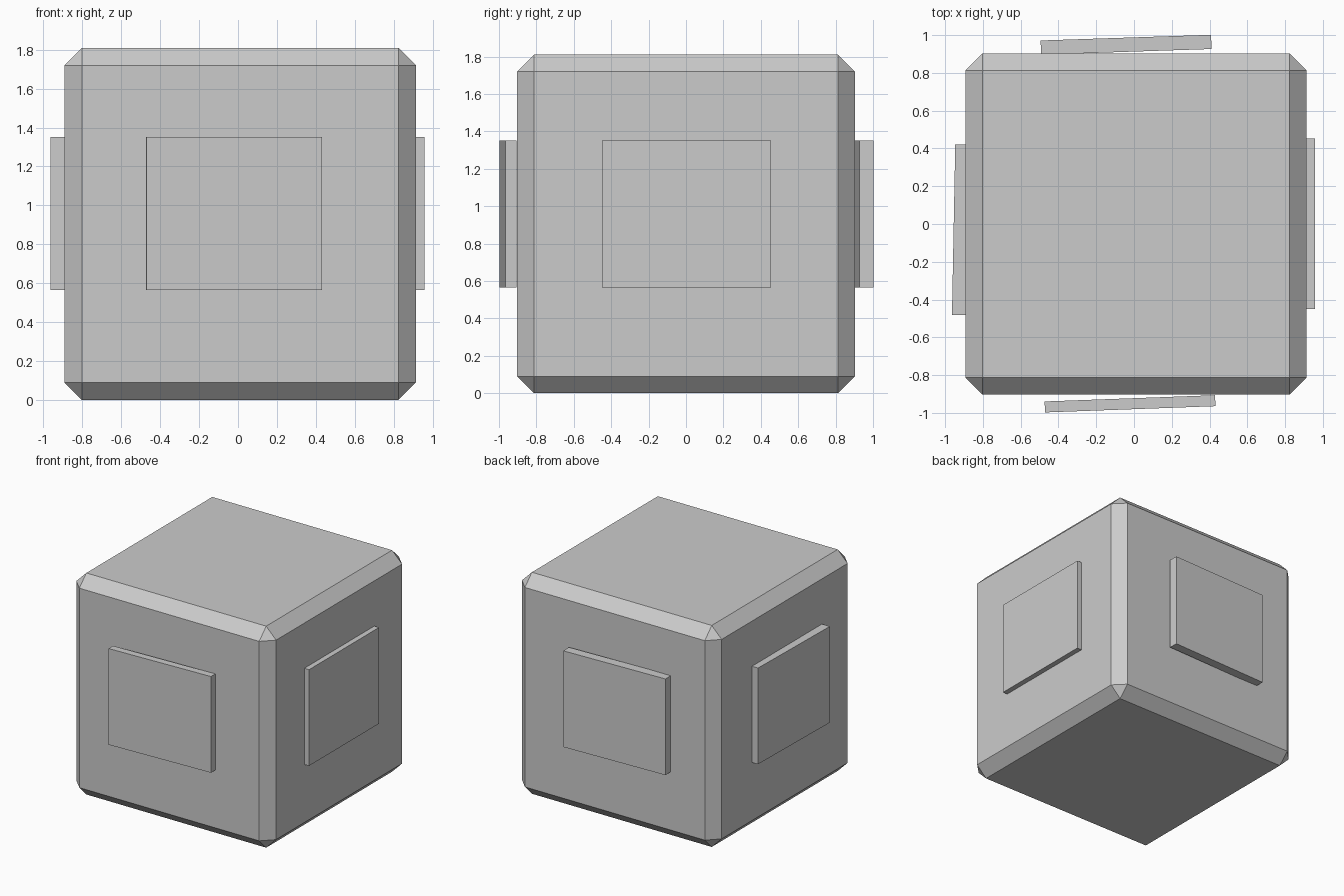
import bpy
from math import radians

if "Cube" in bpy.data.objects:
    bpy.data.objects.remove(bpy.data.objects["Cube"])


def box(name, size, centre, turn=0.0):
    bpy.ops.mesh.primitive_cube_add(size=1, location=centre, rotation=(0, 0, radians(turn)))
    ob = bpy.context.object
    ob.name = name
    ob.scale = size
    bpy.ops.object.transform_apply(location=False, rotation=False, scale=True)
    return ob


# Chamfered cube body
body = box("body", (1.806, 1.806, 1.81), (0.011, 0, 0.905))
bevel = body.modifiers.new("chamfer", 'BEVEL')
bevel.width = 0.09
bevel.segments = 1

# Slightly crooked raised panels on the four sides: thickness, centre, turn
panels = {
    "front_panel": (0.058, (-0.021, -0.952), 2.1),
    "back_panel": (0.075, (-0.042, 0.949), 1.9),
    "right_panel": (0.08, (0.917, 0.002), 90),
    "left_panel": (0.08, (-0.915, -0.03), 88.9),
}
for name, (thick, (x, y), turn) in panels.items():
    box(name, (0.903, thick, 0.786), (x, y, 0.958), turn)
